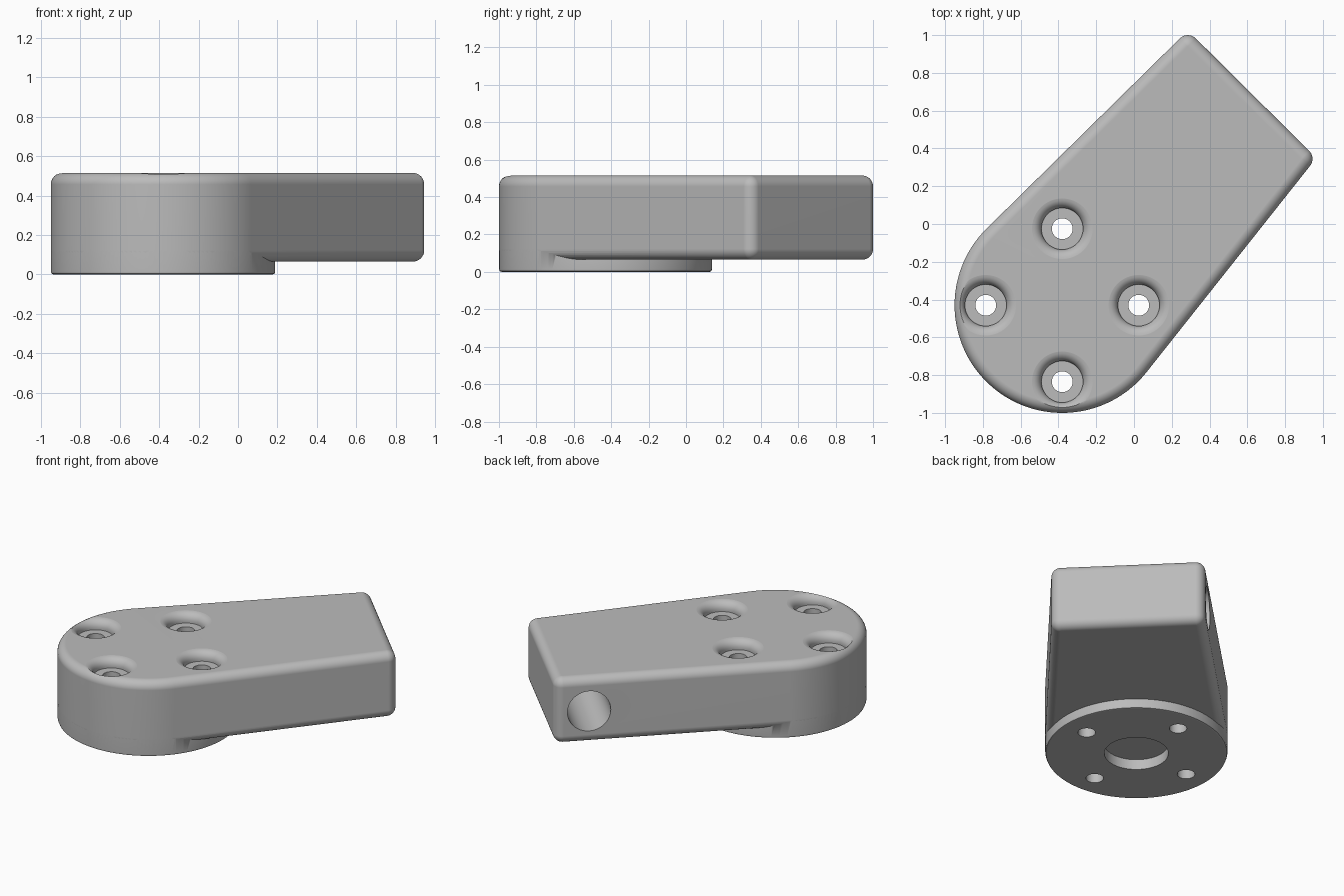
import bpy, bmesh, math
from mathutils import Vector, Matrix

if "Cube" in bpy.data.objects:
    bpy.data.objects.remove(bpy.data.objects["Cube"])

TOP, ARM_Z = 0.515, 0.065
HUB, HUB_R = Vector((-0.38, -0.43)), 0.57
CORNER_A, CORNER_B, CORNER_R = Vector((0.285, 0.94)), Vector((0.885, 0.345)), 0.06
FILLET = 0.058

grey = bpy.data.materials.new("plain grey")
grey.use_nodes = True
colour = (0.5, 0.5, 0.5, 1)
grey.diffuse_color = colour
grey.node_tree.nodes["Principled BSDF"].inputs["Base Color"].default_value = colour


def loft(name, rings):
    """Closed solid through rings of matching points, capped at both ends."""
    bm = bmesh.new()
    loops = [[bm.verts.new(p) for p in ring] for ring in rings]
    n = len(loops[0])
    for low, high in zip(loops, loops[1:]):
        for i in range(n):
            j = (i + 1) % n
            bm.faces.new((low[i], low[j], high[j], high[i]))
    bm.faces.new(loops[0][::-1])
    bm.faces.new(loops[-1])
    bmesh.ops.recalc_face_normals(bm, faces=bm.faces)
    mesh = bpy.data.meshes.new(name)
    bm.to_mesh(mesh)
    bm.free()
    mesh.materials.append(grey)
    obj = bpy.data.objects.new(name, mesh)
    bpy.context.collection.objects.link(obj)
    return obj


def lathe(name, profile, matrix, sides=64):
    """Solid of revolution from (radius, height) points."""
    turns = [2 * math.pi * i / sides for i in range(sides)]
    return loft(name, [[matrix @ Vector((r * math.cos(a), r * math.sin(a), z))
                        for a in turns] for r, z in profile])


def combine(target, tool, operation):
    mod = target.modifiers.new(operation, 'BOOLEAN')
    mod.operation, mod.object, mod.solver = operation, tool, 'EXACT'
    bpy.context.view_layer.objects.active = target
    bpy.ops.object.modifier_apply(modifier=mod.name)
    bpy.data.objects.remove(tool)


# Tangent directions of the outline around the hub and the two end corners
def tangent(corner, side):
    d = corner - HUB
    return math.atan2(d.y, d.x) + side * math.acos((HUB_R - CORNER_R) / d.length)


left_angle = tangent(CORNER_A, 1)
right_angle = tangent(CORNER_B, -1)
edge = CORNER_A - CORNER_B
end_angle = math.atan2(edge.y, edge.x) - math.pi / 2
ARCS = [(HUB, HUB_R, left_angle, right_angle + 2 * math.pi, 80),
        (CORNER_B, CORNER_R, right_angle, end_angle, 8),
        (CORNER_A, CORNER_R, end_angle, left_angle, 8)]


def outline(inset, z):
    points = []
    for centre, radius, start, stop, steps in ARCS:
        for i in range(steps + 1):
            a = start + (stop - start) * i / steps
            points.append((centre.x + (radius - inset) * math.cos(a),
                           centre.y + (radius - inset) * math.sin(a), z))
    return points


# Tapered arm with rounded top and bottom edges
STEPS = 8
curve = [(FILLET * (1 - math.cos(t)), FILLET * (1 - math.sin(t)))
         for t in (math.pi / 2 * i / STEPS for i in range(STEPS + 1))]
rings = [outline(inset, ARM_Z + rise) for inset, rise in reversed(curve)]
rings += [outline(inset, TOP - drop) for inset, drop in curve]
body = loft("mounting_arm", rings)

# Round hub foot below the arm
hub = lathe("hub_foot", [(HUB_R - 0.014, 0), (HUB_R - 0.005, 0.004),
                         (HUB_R - 0.001, 0.014), (HUB_R - 0.001, 0.2)],
            Matrix.Translation((HUB.x, HUB.y, 0)), 144)
combine(body, hub, 'UNION')

# Shallow centre recess underneath
combine(body, lathe("recess_cutter", [(0.2, -0.1), (0.2, 0.07)],
                    Matrix.Translation((HUB.x, HUB.y, 0))), 'DIFFERENCE')

# Four screw holes with rounded counterbores
BORE, SEAT, ROUND = 0.055, 0.11, 0.055
lip = [(SEAT + ROUND * (1 - math.cos(t)), TOP - ROUND * (1 - math.sin(t)))
       for t in (math.radians(12 * i) for i in range(8))]
screw_profile = [(BORE, -0.1), (BORE, TOP - 0.065), (SEAT, TOP - 0.065)] + lip
screw_profile += [(0.19, TOP + 0.004), (0.19, TOP + 0.1)]
for k in range(4):
    a = k * math.pi / 2
    place = Matrix.Translation((HUB.x + 0.405 * math.cos(a),
                                HUB.y + 0.405 * math.sin(a), 0))
    combine(body, lathe("screw_cutter", screw_profile, place, 48), 'DIFFERENCE')

# Deep blind hole in the side of the arm, near its end
normal = Vector((math.cos(left_angle), math.sin(left_angle), 0))
along = Vector((-normal.y, normal.x, 0))
mouth = CORNER_A.to_3d() + normal * CORNER_R + along * 0.16
mouth.z = 0.285
turn = Vector((0, 0, 1)).rotation_difference(normal).to_matrix().to_4x4()
combine(body, lathe("side_hole_cutter", [(0.137, -0.72), (0.137, 0.1)],
                    Matrix.Translation(mouth) @ turn), 'DIFFERENCE')

# Smooth shading with sharp edges kept
bpy.ops.object.select_all(action='DESELECT')
body.select_set(True)
bpy.context.view_layer.objects.active = body
bpy.ops.object.shade_smooth_by_angle(angle=math.radians(30))
weighted = body.modifiers.new("even_shading", 'WEIGHTED_NORMAL')
weighted.keep_sharp = True
